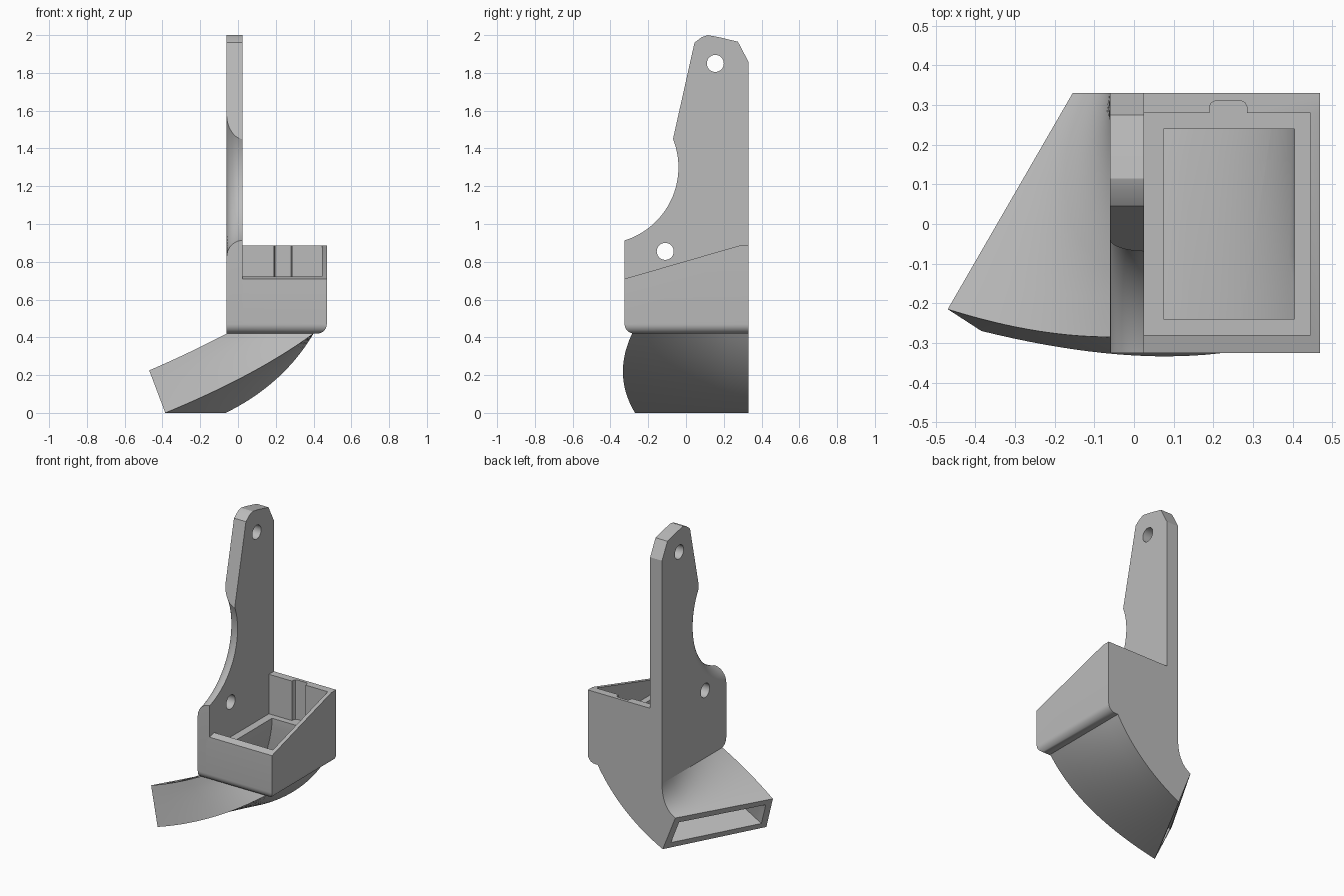
import bpy, bmesh, math
from mathutils import Vector

if "Cube" in bpy.data.objects:
    bpy.data.objects.remove(bpy.data.objects["Cube"], do_unlink=True)

grey = bpy.data.materials.new("plain_grey")
grey.use_nodes = True
grey.diffuse_color = (0.5, 0.5, 0.5, 1)
grey.node_tree.nodes["Principled BSDF"].inputs["Base Color"].default_value = (0.5, 0.5, 0.5, 1)


def loft(name, rings):
    """Closed skin through rings of equal point count."""
    bm = bmesh.new()
    rows = [[bm.verts.new(p) for p in ring] for ring in rings]
    n = len(rows[0])
    for a, b in zip(rows, rows[1:]):
        for i in range(n):
            j = (i + 1) % n
            bm.faces.new((a[i], a[j], b[j], b[i]))
    bm.faces.new(rows[0])
    bm.faces.new(rows[-1])
    bmesh.ops.recalc_face_normals(bm, faces=bm.faces)
    mesh = bpy.data.meshes.new(name)
    bm.to_mesh(mesh)
    bm.free()
    ob = bpy.data.objects.new(name, mesh)
    bpy.context.collection.objects.link(ob)
    mesh.materials.append(grey)
    return ob


def extrude_x(name, profile, x0, x1):
    return loft(name, [[(x, y, z) for y, z in profile] for x in (x0, x1)])


def extrude_z(name, outline, z0, z1):
    return loft(name, [[(x, y, z) for x, y in outline] for z in (z0, z1)])


def lathe_x(name, stations, y, z, n):
    return loft(name, [[(x, y + r * math.cos(math.tau * i / n), z + r * math.sin(math.tau * i / n))
                        for i in range(n)] for x, r in stations])


def activate(ob):
    bpy.ops.object.select_all(action="DESELECT")
    ob.select_set(True)
    bpy.context.view_layer.objects.active = ob


def cut(ob, *cutters):
    activate(ob)
    for c in cutters:
        mod = ob.modifiers.new("cut", "BOOLEAN")
        mod.operation, mod.solver, mod.object = "DIFFERENCE", "EXACT", c
        bpy.ops.object.modifier_apply(modifier=mod.name)


def bezier(p, t):
    a, b, c = map(Vector, p)
    return a * (1 - t) ** 2 + b * 2 * t * (1 - t) + c * t * t


def ring_from(corners, n=6):
    """Split each side of a four-cornered ring into n pieces."""
    return [corners[k].lerp(corners[(k + 1) % 4], i / n) for k in range(4) for i in range(n)]


def tube_rings(paths, steps=24):
    return [ring_from([bezier(p, s / steps) for p in paths]) for s in range(steps + 1)]


BACK, FRONT, LEFT, BASE = 0.33, -0.325, 0.47, 0.42
R = 0.05
round_front = [(FRONT + R - R * math.cos(a), BASE + R - R * math.sin(a))
               for a in (math.pi / 2 * i / 8 for i in range(9))]

# Mounting plate with a rounded-over circular bite and two screw holes
plate = extrude_x("mounting_plate", round_front + [
    (BACK, BASE), (BACK, 1.86), (0.275, 1.965), (0.17, 1.99), (0.115, 2.0), (0.085, 1.99),
    (0.045, 1.96), (-0.08, 1.4), (FRONT, 1.2)], -0.06, 0.025)
fillet = 0.085
stations = [(-0.1, 0.495)]
for i in range(11):
    a = math.pi / 2 * i / 10
    stations.append((0.025 - fillet * math.cos(a), 0.49 - fillet * math.sin(a)))
bite = lathe_x("bite_cutter", stations + [(0.06, 0.405)], -0.445, 1.3, 96)
holes = [lathe_x("hole_cutter", [(-0.1, 0.045), (0.1, 0.045)], y, z, 32)
         for y, z in ((0.155, 1.85), (-0.11, 0.855))]
cut(plate, bite, *holes)

# Fan housing: sloped box, rounded along the lower front and outer edges
box = extrude_x("fan_housing", round_front + [
    (BACK, BASE), (BACK, 0.885), (0.28, 0.885), (FRONT, 0.71)], 0.0, LEFT)
corner = [(LEFT - R + R * math.sin(a), BASE + R - R * math.cos(a))
          for a in (math.pi / 2 * i / 8 for i in range(9))]
edge_profile = corner + [(LEFT + 0.1, BASE + R), (LEFT + 0.1, BASE - 0.1), (LEFT - R, BASE - 0.1)]
edge = loft("edge_cutter", [[(x, y, z) for x, z in edge_profile] for y in (-0.6, 0.6)])

# Pocket with a small cable notch in its back wall
notch = [(0.285, 0.28), (0.285, 0.295), (0.28, 0.306), (0.27, 0.311),
         (0.205, 0.311), (0.195, 0.306), (0.19, 0.295), (0.19, 0.28)]
pocket = extrude_z("pocket_cutter", [(-0.05, -0.28), (0.445, -0.28), (0.445, 0.28)]
                   + notch + [(-0.05, 0.28)], 0.63, 1.1)

# Air duct: corner paths run from the housing to the slanted outlet
outlet = [Vector(p) for p in ((-0.155, BACK, 0.225), (-0.47, -0.215, 0.225),
                              (-0.385, -0.27, 0), (-0.065, BACK, 0))]
outer = [((-0.06, BACK, BASE), (-0.06, BACK, 0.27), outlet[0]),
         ((-0.06, -0.285, BASE), (-0.25, -0.285, 0.32), outlet[1]),
         ((0.4, -0.285, BASE), (0.1, -0.39, 0.2), outlet[2]),
         ((0.4, BACK, BASE), (0.24, BACK, 0.15), outlet[3])]
duct = loft("air_duct", tube_rings(outer))


def inset(u, v):
    return outlet[0].lerp(outlet[1], u).lerp(outlet[3].lerp(outlet[2], u), v)


inner = [((0.075, 0.24, 0.6), (0.03, 0.26, 0.28), inset(0.06, 0.17)),
         ((0.075, -0.24, 0.6), (0.02, -0.25, 0.26), inset(0.94, 0.17)),
         ((0.405, -0.24, 0.6), (0.2, -0.33, 0.26), inset(0.94, 0.83)),
         ((0.405, 0.24, 0.6), (0.33, 0.26, 0.2), inset(0.06, 0.83))]
rings = tube_rings(inner)
above = [p + Vector((0, 0, 0.1)) for p in rings[0]]
beyond = [p + Vector((-0.124, 0.071, -0.05)) for p in rings[-1]]
channel = loft("channel_cutter", [above] + rings + [beyond])

cut(box, edge, pocket, channel)
cut(duct, channel)

for helper in [bite, edge, pocket, channel] + holes:
    bpy.data.objects.remove(helper, do_unlink=True)
for ob in (plate, box, duct):
    activate(ob)
    bpy.ops.object.shade_smooth_by_angle(angle=math.radians(25))
